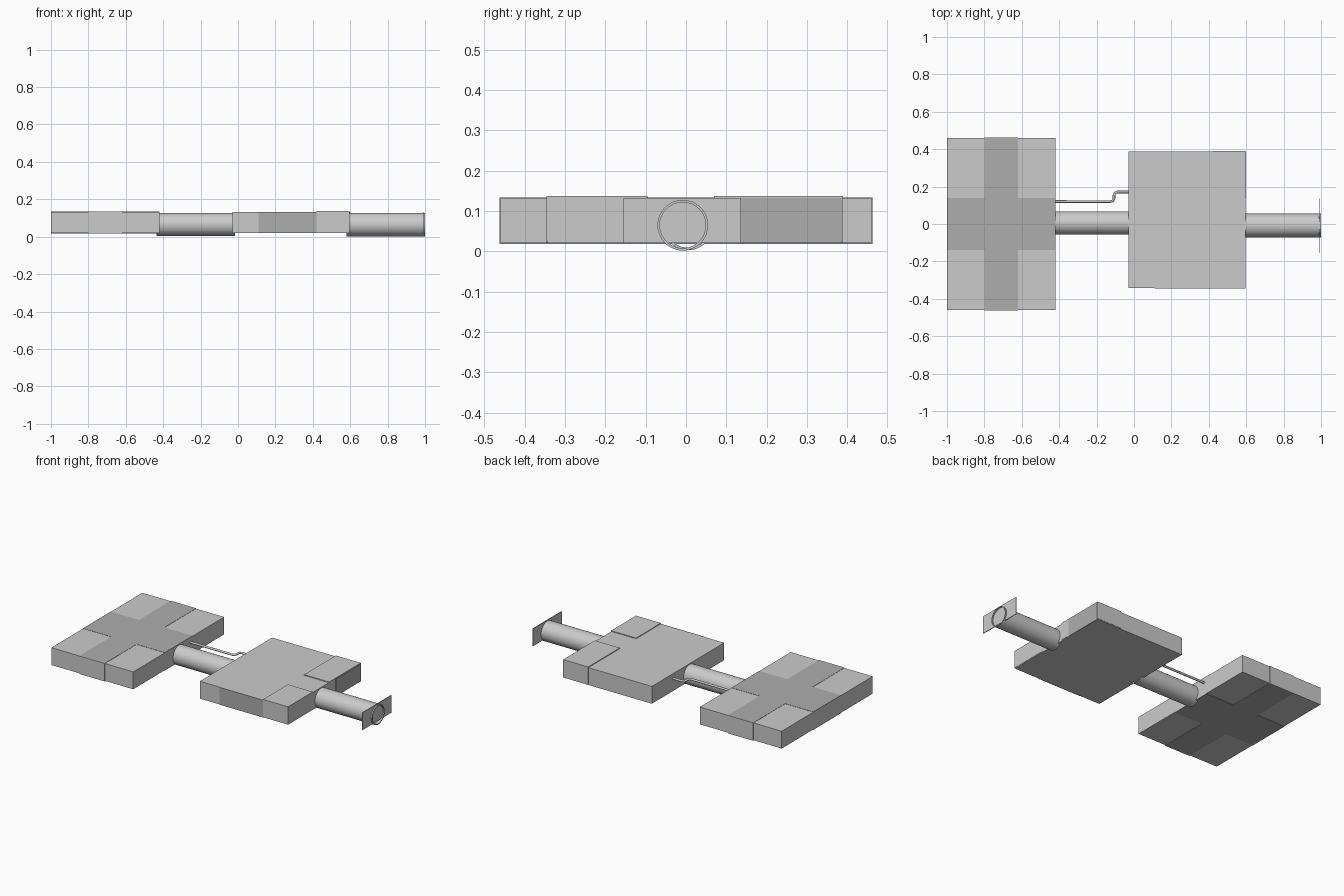
import bpy, bmesh
from math import cos, sin, tau
from mathutils import Vector

if "Cube" in bpy.data.objects:
    bpy.data.objects.remove(bpy.data.objects["Cube"])

dark = bpy.data.materials.new("dark_steel")
dark.diffuse_color = (0.42, 0.42, 0.42, 1)
dark.use_nodes = True
dark.node_tree.nodes["Principled BSDF"].inputs["Base Color"].default_value = dark.diffuse_color


def finish(name, bm, mat=None, smooth=False):
    bmesh.ops.recalc_face_normals(bm, faces=bm.faces)
    me = bpy.data.meshes.new(name)
    bm.to_mesh(me)
    bm.free()
    ob = bpy.data.objects.new(name, me)
    bpy.context.collection.objects.link(ob)
    if mat:
        me.materials.append(mat)
    if smooth:
        bpy.ops.object.select_all(action='DESELECT')
        ob.select_set(True)
        bpy.context.view_layer.objects.active = ob
        bpy.ops.object.shade_smooth_by_angle()
    return ob


def box(name, x, y, z, mat=None):
    bm = bmesh.new()
    bmesh.ops.create_cube(bm, size=1)
    for v in bm.verts:
        v.co = [(a + b) / 2 + c * (b - a) for c, (a, b) in zip(v.co, (x, y, z))]
    return finish(name, bm, mat)


def prism(name, outline, z0, z1, mat=None):
    bm = bmesh.new()
    f = bm.faces.new([bm.verts.new((x, y, z0)) for x, y in outline])
    ext = bmesh.ops.extrude_face_region(bm, geom=[f])['geom']
    bmesh.ops.translate(bm, vec=(0, 0, z1 - z0),
                        verts=[g for g in ext if isinstance(g, bmesh.types.BMVert)])
    return finish(name, bm, mat)


def tube(name, x0, x1, y, z, r_out, r_in, n=32):
    # closed loop of four rings: outer wall, end rims and inner wall
    bm = bmesh.new()
    rings = [[bm.verts.new((x, y + r * cos(tau * i / n), z + r * sin(tau * i / n)))
              for i in range(n)]
             for x, r in ((x0, r_out), (x1, r_out), (x1, r_in), (x0, r_in))]
    for k in range(4):
        a, b = rings[k], rings[(k + 1) % 4]
        for i in range(n):
            j = (i + 1) % n
            bm.faces.new((a[i], a[j], b[j], b[i]))
    return finish(name, bm, smooth=True)


# rear silencer case with dark cross-shaped panels above and below
box("rear_case", (-1, -0.42), (-0.46, 0.46), (0.021, 0.132))
cross = [(-0.8, -0.46), (-0.62, -0.46), (-0.62, -0.14), (-0.42, -0.14),
         (-0.42, 0.14), (-0.62, 0.14), (-0.62, 0.46), (-0.8, 0.46),
         (-0.8, 0.14), (-1, 0.14), (-1, -0.14), (-0.8, -0.14)]
prism("rear_cross_top", cross, 0.13, 0.1335, dark)
prism("rear_cross_bottom", cross, 0.0185, 0.023, dark)
for s in (-1, 1):
    box("rear_side_band", (-0.8, -0.62), sorted((s * 0.455, s * 0.463)), (0.0185, 0.1335))

# front silencer case with corner caps and side panels
box("front_case", (-0.03, 0.595), (-0.343, 0.388), (0.021, 0.132))
for y in ((-0.346, -0.095), (0.07, 0.39)):
    box("corner_cap", (0.42, 0.597), y, (0.026, 0.137))
box("side_panel", (0.11, 0.42), (-0.346, -0.338), (0.021, 0.132), dark)
box("end_panel", (0.59, 0.599), (0.136, 0.387), (0.021, 0.132), dark)

# pipes
tube("middle_pipe", -0.435, -0.015, 0.005, 0.065, 0.062, 0.056)
tube("inlet_pipe", 0.58, 1.0, -0.008, 0.065, 0.063, 0.057)

# thin inlet flange, cut out around the pipe
flange = box("inlet_flange", (0.988, 0.992), (-0.155, 0.136), (0.021, 0.133))
bore = bmesh.new()
bmesh.ops.create_cone(bore, cap_ends=True, segments=32, radius1=0.06, radius2=0.06, depth=0.1)
for v in bore.verts:
    v.co = Vector((v.co.z + 0.99, v.co.x - 0.008, v.co.y + 0.065))
cutter = finish("flange_cutter", bore)
cutter.hide_render = True
cutter.hide_viewport = True
mod = flange.modifiers.new("bore", 'BOOLEAN')
mod.operation = 'DIFFERENCE'
mod.solver = 'EXACT'
mod.object = cutter

# slim cranked line between the two cases
cu = bpy.data.curves.new("slim_line", 'CURVE')
cu.dimensions = '3D'
cu.bevel_depth = 0.007
cu.bevel_resolution = 2
path = [(-0.44, 0.12), (-0.125, 0.12), (-0.112, 0.124), (-0.107, 0.137),
        (-0.107, 0.153), (-0.102, 0.166), (-0.089, 0.171), (-0.01, 0.171)]
sp = cu.splines.new('POLY')
sp.points.add(len(path) - 1)
for p, (x, y) in zip(sp.points, path):
    p.co = (x, y, 0.1, 1)
sp.use_smooth = True
bpy.context.collection.objects.link(bpy.data.objects.new("slim_line", cu))
